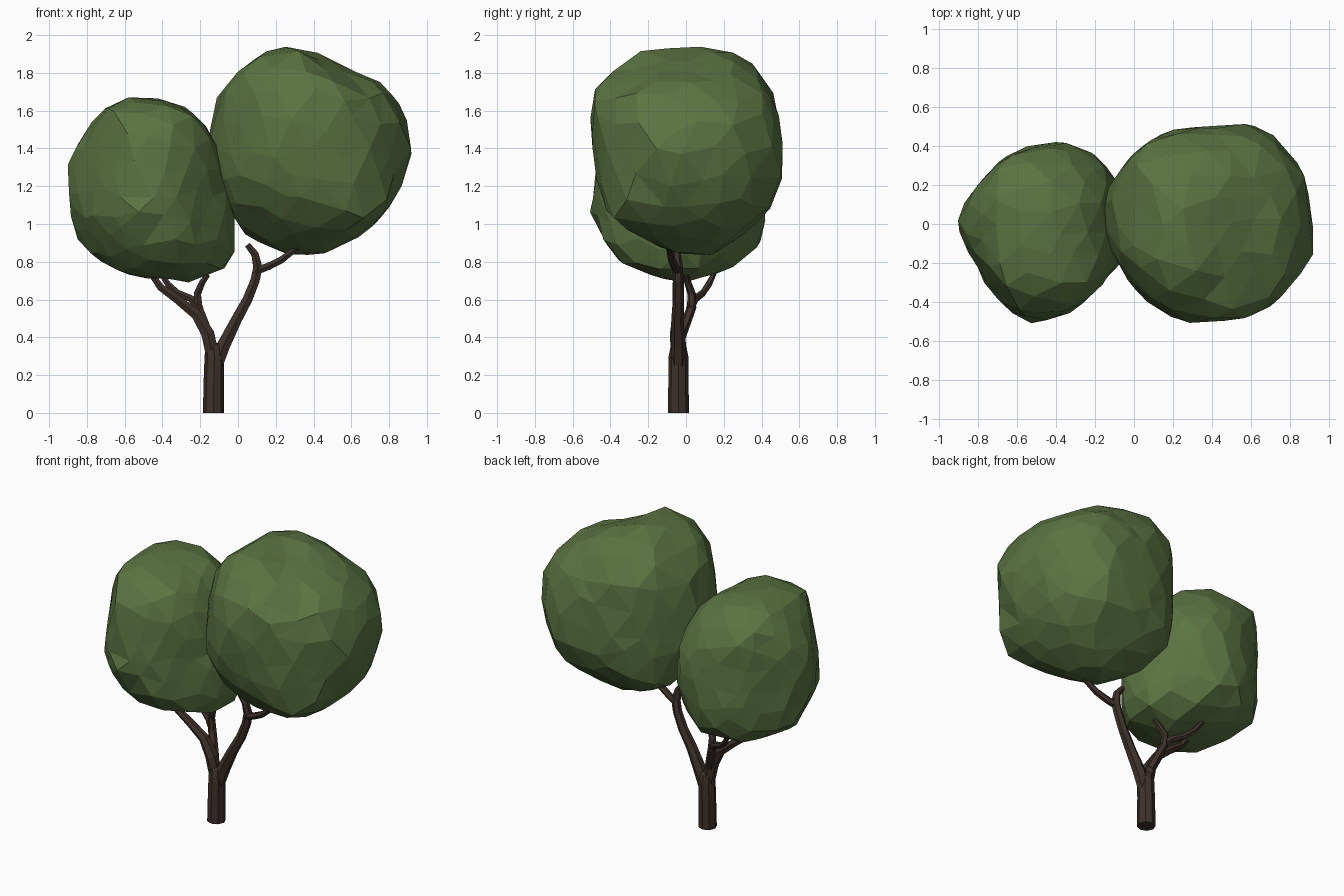
import bpy, bmesh, math, random
from mathutils import Vector

random.seed(4)


def material(name, rgb):
    m = bpy.data.materials.new(name)
    m.diffuse_color = (*rgb, 1)
    return m


LEAF = material("leaf green", (0.105, 0.175, 0.055))
BARK = material("bark brown", (0.048, 0.031, 0.024))

# Profile planes: (right axis, up axis)
PLANES = {
    "front": (Vector((1, 0, 0)), Vector((0, 0, 1))),
    "side": (Vector((0, 1, 0)), Vector((0, 0, 1))),
    "top": (Vector((1, 0, 0)), Vector((0, 1, 0))),
    "front_slant": (Vector((.819, .574, 0)), Vector((-.26, .372, .891))),
    "back_slant": (Vector((-.819, -.574, 0)), Vector((.26, -.372, .891))),
    "cross": (Vector((-.766, .643, 0)), Vector((0, 0, 1))),
}


def finish(bm, name, mat):
    bmesh.ops.recalc_face_normals(bm, faces=bm.faces)
    me = bpy.data.meshes.new(name)
    bm.to_mesh(me)
    bm.free()
    me.materials.append(mat)
    ob = bpy.data.objects.new(name, me)
    bpy.context.collection.objects.link(ob)
    return ob


def reach(profile, c, d):
    """How far a ray from c along d (2D) goes before leaving the profile."""
    for (ax, ay), (bx, by) in zip(profile, profile[1:] + profile[:1]):
        ex, ey = bx - ax, by - ay
        den = d[0] * ey - d[1] * ex
        if abs(den) < 1e-9:
            continue
        t = ((ax - c[0]) * ey - (ay - c[1]) * ex) / den
        s = ((ax - c[0]) * d[1] - (ay - c[1]) * d[0]) / den
        if t > 0 and -1e-6 <= s <= 1 + 1e-6:
            return t
    return 9.0


def crown(name, centre, half, profiles):
    """Low-poly leaf mass: a sphere pushed out to the limits of its profiles."""
    centre = Vector(centre)
    bm = bmesh.new()
    bmesh.ops.create_icosphere(bm, subdivisions=3, radius=1)
    for v in bm.verts:
        d = (v.co + Vector([random.uniform(-0.07, 0.07) for _ in range(3)])).normalized()
        d = Vector([d[i] * half[i] for i in range(3)]).normalized()
        total = 0
        for plane, prof in profiles.items():
            r, u = PLANES[plane]
            t = reach(prof, (centre.dot(r), centre.dot(u)), (d.dot(r), d.dot(u)))
            total += t ** -14
        v.co = centre + d * total ** (-1 / 14) * random.uniform(1.0, 1.03)
    return finish(bm, name, LEAF)


def limb(name, pts, sides=6):
    """Tapered faceted tube through (x, y, z, radius) points."""
    bm = bmesh.new()
    P = [Vector(p[:3]) for p in pts]
    rings = []
    for i, p in enumerate(P):
        t = (P[min(i + 1, len(P) - 1)] - P[max(i - 1, 0)]).normalized()
        if p.z == 0:
            t = Vector((0, 0, 1))
        a = (Vector((0, 1, 0)) - t * t.y).normalized()
        b = t.cross(a)
        rings.append([bm.verts.new(p + pts[i][3] * (
            a * math.cos(2 * math.pi * s / sides) + b * math.sin(2 * math.pi * s / sides)))
            for s in range(sides)])
    for r0, r1 in zip(rings, rings[1:]):
        for s in range(sides):
            n = (s + 1) % sides
            bm.faces.new((r0[s], r0[n], r1[n], r1[s]))
    bm.faces.new(rings[0])
    bm.faces.new(rings[-1])
    return finish(bm, name, BARK)


# Trunk and branches
limb("trunk", [(-0.13, -0.04, 0, 0.056), (-0.128, -0.04, 0.2, 0.053),
               (-0.125, -0.04, 0.30, 0.052), (-0.13, -0.04, 0.35, 0.042),
               (-0.13, -0.04, 0.37, 0.02)], 8)
limb("right_branch", [(-0.12, -0.04, 0.24, 0.040), (-0.075, -0.04, 0.36, 0.040),
                      (-0.01, -0.045, 0.49, 0.033), (0.05, -0.04, 0.60, 0.030),
                      (0.09, -0.04, 0.70, 0.028), (0.105, -0.045, 0.77, 0.028),
                      (0.09, -0.05, 0.84, 0.023), (0.05, -0.05, 0.89, 0.018)])
limb("right_twig", [(0.09, -0.045, 0.75, 0.024), (0.16, -0.06, 0.775, 0.022),
                    (0.23, -0.075, 0.81, 0.021), (0.32, -0.09, 0.88, 0.016)])
limb("left_branch", [(-0.13, -0.04, 0.28, 0.040), (-0.16, -0.045, 0.42, 0.040),
                     (-0.22, -0.04, 0.52, 0.032), (-0.32, -0.045, 0.60, 0.026),
                     (-0.41, -0.05, 0.665, 0.022), (-0.47, -0.05, 0.75, 0.016)])
limb("back_branch", [(-0.15, -0.03, 0.40, 0.028), (-0.18, 0.0, 0.48, 0.027),
                     (-0.21, 0.03, 0.56, 0.025), (-0.215, 0.03, 0.63, 0.022),
                     (-0.19, 0.01, 0.69, 0.019), (-0.16, 0.0, 0.73, 0.014)])
limb("back_twig", [(-0.20, 0.02, 0.55, 0.022), (-0.25, 0.05, 0.605, 0.021),
                   (-0.32, 0.09, 0.635, 0.019), (-0.37, 0.12, 0.68, 0.018),
                   (-0.41, 0.15, 0.74, 0.013)])

# Right leaf mass
crown("right_crown", (0.38, 0.0, 1.38), (0.57, 0.54, 0.60), {
    "front": [(.23, 2.0), (.43, 1.92), (.63, 1.8), (.78, 1.77), (.90, 1.65), (.95, 1.35),
              (.78, .98), (.55, .82), (.27, .80), (.02, .96), (-.18, 1.35), (-.13, 1.68), (.04, 1.87)],
    "side": [(-.2, 2.0), (-.07, 1.93), (.25, 1.95), (.44, 1.81), (.54, 1.4), (.51, 1.18),
             (.40, 1.0), (.16, .79), (-.1, .82), (-.40, .97), (-.48, 1.3), (-.54, 1.64), (-.39, 1.83)],
    "top": [(.62, .55), (.86, .40), (.92, .26), (.95, -.18), (.72, -.44), (.44, -.54),
            (.20, -.50), (-.03, -.37), (-.18, -.1), (-.19, .04), (-.1, .3), (.17, .48)],
    "front_slant": [(.28, 1.80), (.48, 1.69), (.80, 1.45), (.89, 1.30), (.91, 1.14), (.73, .78),
                    (.38, .58), (.12, .64), (-.09, .82), (-.23, 1.0), (-.23, 1.29), (-.13, 1.54), (.11, 1.74)],
    "back_slant": [(-.08, 1.91), (-.32, 1.81), (-.58, 1.80), (-.89, 1.52), (-.91, 1.28), (-.81, .99),
                   (-.30, .72), (-.08, .75), (.20, 1.0), (.23, 1.29), (.16, 1.69), (.03, 1.84)],
    "cross": [(-.83, 3), (.265, 3), (.265, 0), (-.83, 0)]})

# Left leaf mass
crown("left_crown", (-0.47, -0.03, 1.17), (0.49, 0.48, 0.52), {
    "front": [(-.65, 1.70), (-.46, 1.68), (-.28, 1.65), (-.15, 1.54), (-.08, 1.26), (.02, .92),
              (-.02, .73), (-.13, .66), (-.66, .72), (-.79, .83), (-.91, .97), (-.96, 1.25), (-.87, 1.42)],
    "side": [(-.53, 1.05), (-.44, .86), (-.3, .74), (0, .66), (.31, .73), (.43, .87),
             (.44, 1.2), (.38, 1.5), (.2, 1.68), (-.05, 1.70), (-.3, 1.65), (-.45, 1.5)],
    "top": [(-.96, .03), (-.75, .3), (-.55, .40), (-.41, .44), (-.18, .38), (-.1, .32),
            (.02, .1), (.02, -.1), (-.11, -.26), (-.28, -.43), (-.53, -.53), (-.75, -.40)],
    "front_slant": [(-.38, 1.72), (-.15, 1.65), (.09, 1.25), (.09, 1.0), (.03, .69), (-.02, .63),
                    (-.40, .63), (-.62, .71), (-.83, .96), (-.80, 1.17), (-.75, 1.47), (-.57, 1.67)],
    "back_slant": [(.50, 1.53), (.75, 1.43), (.78, 1.18), (.83, .87), (.72, .67), (.66, .54),
                   (.35, .46), (.08, .53), (-.05, .75), (-.10, .97), (-.08, 1.16), (.05, 1.28)],
    "cross": [(-.10, 3), (.747, 3), (.747, 0), (-.10, 0)]})
